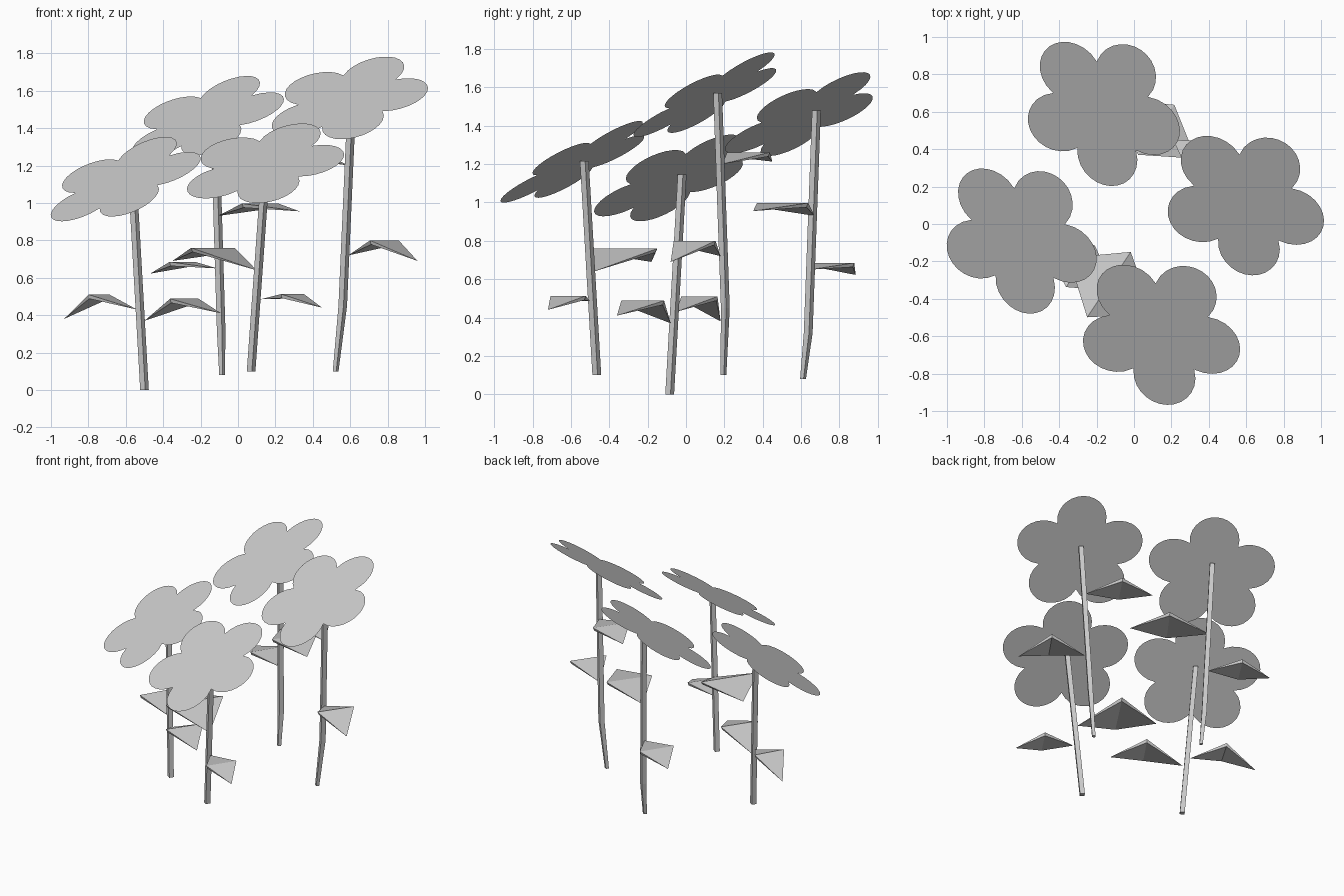
import bpy
from math import cos, sin, sqrt, radians, pi
from mathutils import Vector

cube = bpy.data.objects.get("Cube")
if cube:
    bpy.data.objects.remove(cube, do_unlink=True)

# One plain grey for every part
grey = bpy.data.materials.new("plain_grey")
grey.use_nodes = True
tone = (0.6, 0.6, 0.6, 1.0)
grey.diffuse_color = tone
grey.node_tree.nodes["Principled BSDF"].inputs["Base Color"].default_value = tone


def add_part(name, verts, faces):
    mesh = bpy.data.meshes.new(name)
    mesh.from_pydata([tuple(v) for v in verts], [], faces)
    mesh.update()
    mesh.materials.append(grey)
    part = bpy.data.objects.new(name, mesh)
    bpy.context.collection.objects.link(part)
    return part


def petal_radius(angle, reach=0.265, long=0.18, wide=0.17):
    """Outer distance of an elliptical petal along a ray off its axis."""
    c, s = cos(angle), sin(angle)
    a = (c / long) ** 2 + (s / wide) ** 2
    b = c * reach / long ** 2
    k = (reach / long) ** 2 - 1
    return (b + sqrt(max(b * b - a * k, 0))) / a


def flower_head(name, centre, slope_x, slope_y, petals=5, steps=14):
    """Flat five-lobed blossom lying on a sloping plane."""
    normal = Vector((-slope_x, -slope_y, 1)).normalized()
    tilt = Vector((0, 0, 1)).rotation_difference(normal)
    sector = 2 * pi / petals
    outline = []
    for p in range(petals):
        for i in range(steps):
            off = sector * (i / steps - 0.5)
            r = petal_radius(off)
            t = radians(56) + p * sector + off
            outline.append(Vector(centre) + tilt @ Vector((r * cos(t), r * sin(t), 0)))
    add_part(name, outline, [list(range(len(outline)))])


def stem(name, path, side=0.033, foot=0.033):
    """Square stem swept along a path, with its own width at the foot."""
    verts, faces = [], []
    for level, point in enumerate(path):
        r = (foot if level == 0 else side) / sqrt(2)
        for q in range(4):
            t = radians(10) + q * pi / 2
            verts.append(Vector(point) + Vector((r * cos(t), r * sin(t), 0)))
    for level in range(len(path) - 1):
        low = level * 4
        for q in range(4):
            n = (q + 1) % 4
            faces.append((low + q, low + n, low + n + 4, low + q + 4))
    last = len(verts) - 4
    faces += [(3, 2, 1, 0), tuple(range(last, last + 4))]
    add_part(name, verts, faces)


def leaf(name, base, tip, ridge_z, half_width):
    """Diamond leaf folded over a raised cross ridge, thickest at the ridge."""
    base, tip = Vector(base), Vector(tip)
    along = tip - base
    side = Vector((-along.y, along.x, 0)).normalized() * half_width
    mid = base.lerp(tip, 0.52)
    mid.z = ridge_z
    drop = Vector((0, 0, -0.022))
    verts = [base, tip, mid + side, mid - side,
             mid + side * 0.93 + drop, mid - side * 0.93 + drop]
    faces = [(0, 3, 2), (1, 2, 3), (0, 4, 5), (1, 5, 4),
             (0, 2, 4), (2, 1, 4), (0, 5, 3), (3, 5, 1)]
    add_part(name, verts, faces)


# Left-hand flower
flower_head("left_blossom", (-0.61, -0.07, 1.12), 0.42, 0.46)
stem("left_stem", [(-0.5, -0.085, 0), (-0.565, -0.02, 1.145)])
leaf("left_outer_leaf", (-0.54, -0.05, 0.43), (-0.93, 0.18, 0.38), 0.51, 0.11)
leaf("left_inner_leaf", (-0.5, -0.08, 0.37), (-0.09, -0.36, 0.41), 0.488, 0.135)

# Front flower
flower_head("front_blossom", (0.14, -0.57, 1.205), 0.245, 0.52)
stem("front_stem", [(0.07, -0.465, 0.1), (0.15, -0.53, 1.215)])
leaf("front_inner_leaf", (0.1, -0.48, 0.64), (-0.35, -0.18, 0.69), 0.76, 0.21)
leaf("front_outer_leaf", (0.12, -0.5, 0.485), (0.45, -0.72, 0.44), 0.513, 0.11)

# Right-hand flower
flower_head("right_blossom", (0.59, 0.12, 1.553), 0.273, 0.54)
stem("right_stem", [(0.522, 0.195, 0.1), (0.56, 0.205, 0.45), (0.61, 0.165, 1.57)],
     foot=0.022)
leaf("right_outer_leaf", (0.59, 0.18, 0.72), (0.96, -0.08, 0.69), 0.8, 0.133)
leaf("right_inner_leaf", (0.59, 0.19, 1.2), (0.21, 0.45, 1.213), 0.13 * 9.7, 0.135)

# Back flower
flower_head("back_blossom", (-0.17, 0.61, 1.45), 0.376, 0.47)
stem("back_stem", [(-0.085, 0.61, 0.08), (-0.09, 0.637, 0.32), (-0.125, 0.68, 1.48)],
     foot=0.022)
leaf("back_inner_leaf", (-0.11, 0.67, 0.93), (0.33, 0.35, 0.955), 0.997, 0.165)
leaf("back_outer_leaf", (-0.11, 0.65, 0.65), (-0.47, 0.885, 0.622), 0.685, 0.125)
